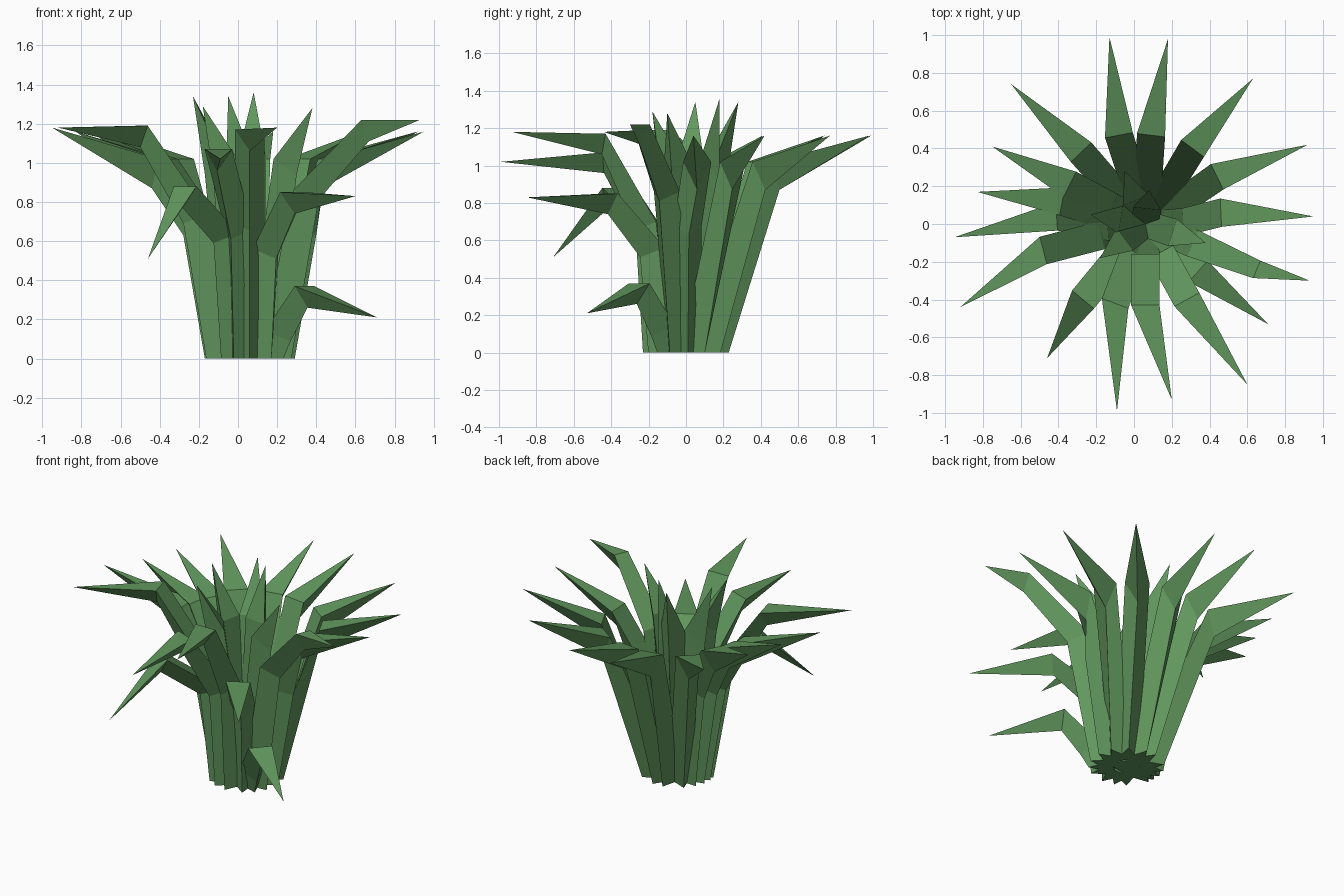
import bpy, bmesh
from mathutils import Vector

if "Cube" in bpy.data.objects:
    bpy.data.objects.remove(bpy.data.objects["Cube"])

green = bpy.data.materials.new("leaf_green")
green.diffuse_color = (0.12, 0.31, 0.11, 1)
green.use_nodes = True
green.node_tree.nodes["Principled BSDF"].inputs["Base Color"].default_value = green.diffuse_color
CENTRE = Vector((0.06, 0, 0))
UP = Vector((0, 0, 1))


def ring(top, ridge, side, half):
    """Triangle: flat inner edge of two points plus one outer ridge point."""
    return [top + side * half, top - side * half, ridge]


def leaf(name, rings, tip):
    """Skin triangular rings into a stem closed by a pointed tip."""
    bm = bmesh.new()
    loops = [[bm.verts.new(p) for p in r] for r in rings]
    end = bm.verts.new(tip)
    bm.faces.new(loops[0])
    for a, b in zip(loops, loops[1:]):
        for i in range(3):
            j = (i + 1) % 3
            bm.faces.new((a[i], a[j], b[j], b[i]))
    for i in range(3):
        bm.faces.new((loops[-1][i], loops[-1][(i + 1) % 3], end))
    bmesh.ops.recalc_face_normals(bm, faces=bm.faces)
    me = bpy.data.meshes.new(name)
    bm.to_mesh(me)
    bm.free()
    me.materials.append(green)
    bpy.context.collection.objects.link(bpy.data.objects.new(name, me))


def axes(tip):
    d = Vector((tip[0], tip[1], 0)) - CENTRE
    d.normalize()
    return d, Vector((-d.y, d.x, 0))


def base(d, s, r_in=0.08, r_out=0.23):
    return ring(CENTRE + d * r_in, CENTRE + d * r_out, s, 0.07)


# Straight outer leaves: tip x, y, bend x, y, ridge offset outward
straight = [
    (-0.13, 0.99, -0.08, 0.47, 0.03), (0.18, 0.98, 0.09, 0.47, 0.03),
    (0.63, 0.77, 0.31, 0.40, 0.03), (0.92, 0.42, 0.44, 0.25, -0.01),
    (0.95, 0.04, 0.46, 0.06, -0.03), (-0.95, -0.07, -0.41, 0.04, 0.03),
    (-0.83, 0.17, -0.38, 0.12, 0.03), (-0.75, 0.41, -0.34, 0.21, 0.03),
    (-0.65, 0.74, -0.28, 0.38, 0.03),
]
for n, (x, y, bx, by, off) in enumerate(straight):
    d, s = axes((x, y))
    b = Vector((bx, by, 1.02))
    rings = [base(d, s)]
    # The left and right leaves bow slightly before the bend
    if n in (4, 5, 6, 7):
        k = CENTRE + d * 0.20 + UP * 0.68
        rings.append(ring(k, k + d * 0.14 - UP * 0.05, s, 0.075))
    rings.append(ring(b, b + d * off - UP * 0.15, s, 0.075))
    leaf(f"outer_leaf_{n + 1}", rings, Vector((x, y, 1.18 if n == 5 else 1.16)))

# Arching leaves: tip, bend, kink radius and height
arching = [
    ((0.93, -0.30, 1.22), (0.65, -0.24, 1.22), 0.27, 0.86),
    ((0.71, -0.53, 0.21), (0.34, -0.25, 0.37), 0.17, 0.14),
    ((0.60, -0.85, 0.83), (0.28, -0.40, 0.85), 0.17, 0.56),
    ((0.20, -0.93, 1.18), (0.06, -0.43, 1.17), 0.16, 0.70),
    ((-0.09, -0.99, 1.02), (-0.10, -0.42, 1.07), 0.16, 0.66),
    ((-0.46, -0.71, 0.51), (-0.27, -0.40, 0.88), 0.18, 0.64),
    ((-0.92, -0.44, 1.18), (-0.48, -0.14, 1.19), 0.24, 0.74),
]
for n, (tip, bend, kr, kz) in enumerate(arching):
    d, s = axes(bend)
    b = Vector(bend)
    k = CENTRE + d * kr + UP * kz
    half = 0.05 if n == 0 else 0.075
    leaf(f"arching_leaf_{n + 1}",
         [base(d, s), ring(k, k + d * 0.11 - UP * 0.05, s, 0.075),
          ring(b, b + d * 0.02 - UP * 0.11, s, half)], Vector(tip))

# Upright leaves in the middle
upright = [
    (0.08, 0.18, 1.36), (-0.05, 0.28, 1.34), (-0.23, 0.05, 1.34),
    (-0.18, -0.18, 1.29), (0.38, -0.10, 1.28),
]
for n, tip in enumerate(upright):
    d, s = axes(tip)
    t = Vector(tip)
    b = CENTRE.lerp(Vector((t.x, t.y, 0)), 0.45) + UP * 1.02
    leaf(f"upright_leaf_{n + 1}",
         [base(d, s, 0.0, 0.14), ring(b, b + d * 0.10 - UP * 0.08, s, 0.075)], t)
